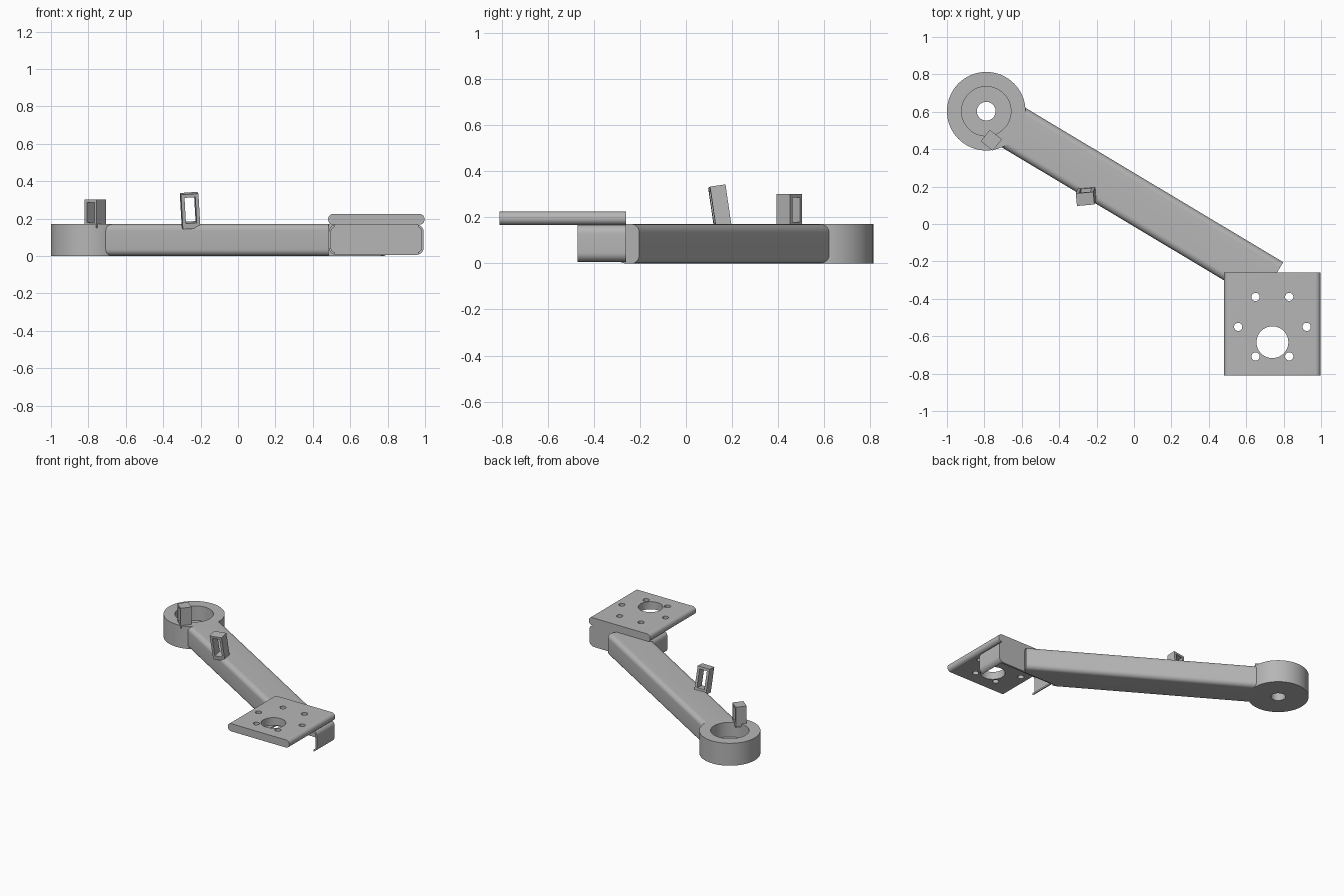
import bpy, bmesh, math
from mathutils import Matrix, Vector

old = bpy.data.objects.get("Cube")
if old:
    bpy.data.objects.remove(old, do_unlink=True)

grey = bpy.data.materials.new("plain_grey")
grey.use_nodes = True
colour = (0.47, 0.47, 0.47, 1)
grey.diffuse_color = colour
grey.node_tree.nodes["Principled BSDF"].inputs["Base Color"].default_value = colour


def prism(name, profile, start, end, matrix=None):
    """Extrude a closed 2D profile along local z, then place it."""
    bm = bmesh.new()
    face = bm.faces.new([bm.verts.new((u, v, start)) for u, v in profile])
    moved = bmesh.ops.extrude_face_region(bm, geom=[face])["geom"]
    verts = [g for g in moved if isinstance(g, bmesh.types.BMVert)]
    bmesh.ops.translate(bm, verts=verts, vec=(0, 0, end - start))
    bmesh.ops.transform(bm, matrix=matrix or Matrix(), verts=bm.verts)
    bmesh.ops.recalc_face_normals(bm, faces=bm.faces)
    mesh = bpy.data.meshes.new(name)
    bm.to_mesh(mesh)
    bm.free()
    mesh.materials.append(grey)
    obj = bpy.data.objects.new(name, mesh)
    bpy.context.collection.objects.link(obj)
    return obj


def circle(x, y, r, n=64):
    return [(x + r * math.cos(math.tau * i / n), y + r * math.sin(math.tau * i / n)) for i in range(n)]


def rect(u0, u1, v0, v1):
    return [(u0, v0), (u1, v0), (u1, v1), (u0, v1)]


def round_rect(u0, u1, v0, v1, r, steps=8):
    corners = [(u1 - r, v1 - r), (u0 + r, v1 - r), (u0 + r, v0 + r), (u1 - r, v0 + r)]
    return [(cx + r * math.cos((q + i / steps) * math.pi / 2), cy + r * math.sin((q + i / steps) * math.pi / 2))
            for q, (cx, cy) in enumerate(corners) for i in range(steps + 1)]


def cut(obj, *cutters):
    for c in cutters:
        c.hide_render = True
        mod = obj.modifiers.new("cut", "BOOLEAN")
        mod.operation, mod.solver, mod.object = "DIFFERENCE", "EXACT", c
        bpy.context.view_layer.objects.active = obj
        bpy.ops.object.modifier_apply(modifier=mod.name)
        bpy.data.objects.remove(c, do_unlink=True)


def frame(origin, u, v, w):
    m = Matrix((u, v, w)).transposed().to_4x4()
    m.translation = Vector(origin)
    return m


# Profile (x, z) swept along y: local z points to -y
ALONG_Y = frame((0, 0, 0), (1, 0, 0), (0, 0, 1), (0, -1, 0))
TOP = 0.17
RX, RY = -0.79, 0.603

# Pivot ring with counterbore and through hole
ring = prism("pivot_ring", circle(RX, RY, 0.21), 0, TOP)
cut(ring, prism("bore", circle(RX, RY, 0.132), 0.06, 0.3),
    prism("through_hole", circle(RX, RY, 0.05), -0.1, 0.3))

# Slanted arm with rounded long edges, trimmed around the bracket
angle = math.radians(-30.9)
along = Vector((math.cos(angle), math.sin(angle), 0))
across = Vector((along.y, -along.x, 0))
arm = prism("arm", round_rect(-0.123, 0.123, 0, TOP, 0.035), 0.165, 1.777,
            frame((RX, RY, 0), across, (0, 0, 1), along))
cut(arm, prism("trim", rect(0.485, 1.2, -0.1, 0.4), 0.262, 0.9, ALONG_Y))

# Bracket: closed back, two side walls with curled lips
X0, X1, Z0, Z1 = 0.485, 0.993, 0.006, 0.168
bracket = prism("bracket", round_rect(X0, X1, Z0, Z1, 0.04), 0.26, 0.472, ALONG_Y)
t = 0.012
cut(bracket,
    prism("hollow", round_rect(X0 + t, X1 - t, Z0 + t, Z1 - t, 0.028), 0.275, 0.6, ALONG_Y),
    prism("opening", rect(0.517, 0.963, -0.1, 0.4), 0.275, 0.6, ALONG_Y))

# Mounting plate with a large hole and six screw holes
plate = prism("mounting_plate", round_rect(X0 - 0.003, 0.997, 0.167, 0.225, 0.027), 0.26, 0.81, ALONG_Y)
cut(plate, prism("centre_hole", circle(0.74, -0.632, 0.085), 0, 0.5))
for dx, y in ((0.09, -0.39), (0.183, -0.55), (0.09, -0.708)):
    for side in (-1, 1):
        cut(plate, prism("screw_hole", circle(0.74 + side * dx, y, 0.022, 24), 0, 0.5))


# Cable clips: upright blocks with a window through them
def clip(name, place, width, depth, height, wall):
    sweep = place @ ALONG_Y
    body = prism(name, rect(-width / 2, width / 2, -0.02, height), -depth / 2, depth / 2, sweep)
    cut(body, prism("window", rect(-width / 2 + wall, width / 2 - wall, 0.01, height - wall),
                    -depth, depth, sweep))
    return body


ring_clip = clip("ring_clip", Matrix.Translation((-0.763, 0.448, TOP)) @ Matrix.Rotation(math.radians(-39), 4, "Z"),
                 0.082, 0.078, 0.132, 0.016)
tilt = (Matrix.Rotation(math.radians(5), 4, "Z") @ Matrix.Rotation(math.radians(-4), 4, "Y")
        @ Matrix.Rotation(math.radians(8), 4, "X"))
arm_clip = clip("arm_clip", Matrix.Translation((-0.252, 0.158, TOP)) @ tilt, 0.094, 0.068, 0.167, 0.018)

# Smooth curved walls, keep sharp edges
bpy.ops.object.select_all(action="DESELECT")
for obj in (ring, arm, bracket, plate, ring_clip, arm_clip):
    obj.select_set(True)
    bpy.context.view_layer.objects.active = obj
bpy.ops.object.shade_smooth_by_angle(angle=math.radians(30))
